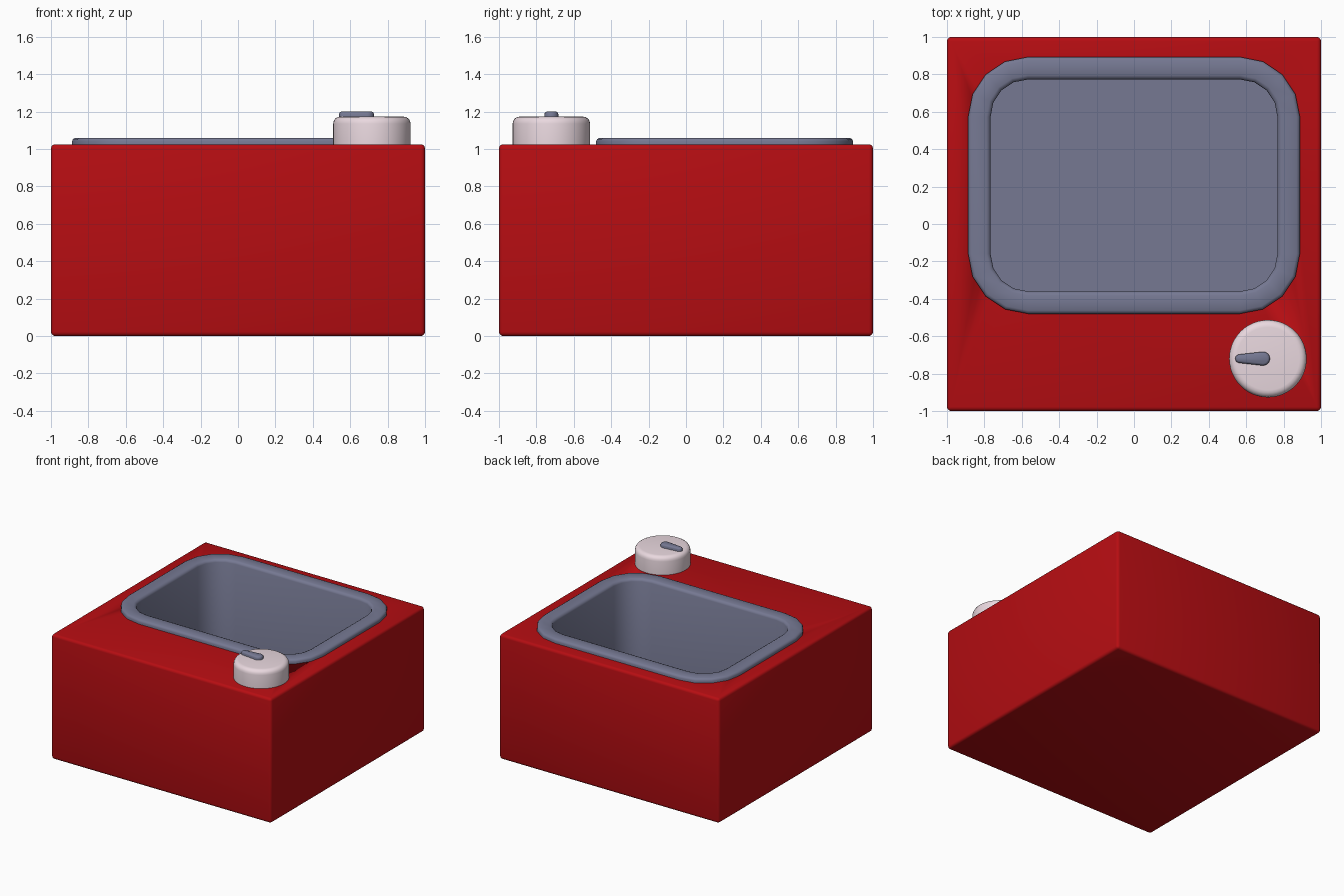
import bpy, bmesh
from math import sin, cos, pi

if "Cube" in bpy.data.objects:
    bpy.data.objects.remove(bpy.data.objects["Cube"])


def material(name, rgb):
    m = bpy.data.materials.new(name)
    m.diffuse_color = (*rgb, 1)
    m.use_nodes = True
    m.node_tree.nodes["Principled BSDF"].inputs["Base Color"].default_value = m.diffuse_color
    return m


RED = material("red_enamel", (0.47, 0.004, 0.006))
STEEL = material("blue_grey_metal", (0.18, 0.19, 0.29))
PALE = material("pale_plastic", (0.82, 0.69, 0.74))


def finish(name, bm, mat, angle=40):
    bmesh.ops.recalc_face_normals(bm, faces=bm.faces)
    me = bpy.data.meshes.new(name)
    bm.to_mesh(me)
    bm.free()
    ob = bpy.data.objects.new(name, me)
    bpy.context.collection.objects.link(ob)
    me.materials.append(mat)
    bpy.ops.object.select_all(action='DESELECT')
    bpy.context.view_layer.objects.active = ob
    ob.select_set(True)
    bpy.ops.object.shade_smooth_by_angle(angle=angle * pi / 180)
    return ob


def basin_ring(bm, r, z):
    # rounded rectangle, four segments per corner
    centres = [(0.567, 0.573), (-0.567, 0.573), (-0.567, -0.16), (0.567, -0.16)]
    return [bm.verts.new((cx + r * cos(a), cy + r * sin(a), z))
            for q, (cx, cy) in enumerate(centres)
            for a in [(q + i / 4) * pi / 2 for i in range(5)]]


def loft(bm, rings, cap_start=False, cap_end=False):
    for a, b in zip(rings, rings[1:]):
        n = len(a)
        for i in range(n):
            bm.faces.new((a[i], a[(i + 1) % n], b[(i + 1) % n], b[i]))
    if cap_start:
        bm.faces.new(rings[0])
    if cap_end:
        bm.faces.new(rings[-1])


# body: softly bevelled block with a well cut into it
bm = bmesh.new()
bmesh.ops.create_cube(bm, size=1)
for v in bm.verts:
    v.co = (v.co.x * 2, v.co.y * 2, (v.co.z + 0.5) * 1.025)
bmesh.ops.bevel(bm, geom=bm.edges[:], offset=0.022, segments=3, profile=0.5, affect='EDGES')
body = finish("body", bm, RED)

bm = bmesh.new()
loft(bm, [basin_ring(bm, 0.26, z) for z in (0.08, 1.3)], True, True)
cutter = finish("well_cutter", bm, RED)
cutter.hide_render = True
mod = body.modifiers.new("well", 'BOOLEAN')
mod.operation, mod.object, mod.solver = 'DIFFERENCE', cutter, 'EXACT'
bpy.context.view_layer.objects.active = body
bpy.ops.object.modifier_apply(modifier="well")
bpy.data.objects.remove(cutter)

# basin: raised rim, straight walls and flat floor
bm = bmesh.new()
profile = [(0.32, 1.015), (0.32, 1.042), (0.315, 1.053), (0.302, 1.06),
           (0.222, 1.06), (0.207, 1.053), (0.2, 1.038), (0.2, 0.12)]
loft(bm, [basin_ring(bm, r, z) for r, z in profile], cap_end=True)
finish("basin", bm, STEEL)

# knob: turned disc with a rounded top edge
KX, KY = 0.716, -0.72
bm = bmesh.new()
rings = []
for r, z in [(0.207, 1.015), (0.207, 1.135), (0.204, 1.15), (0.196, 1.163), (0.182, 1.171), (0.168, 1.173)]:
    rings.append([bm.verts.new((KX + r * cos(i * pi / 24), KY + r * sin(i * pi / 24), z))
                  for i in range(48)])
loft(bm, rings, True, True)
finish("knob", bm, PALE)

# pointer: tapered bar with rounded ends on the knob
bm = bmesh.new()
rings = []
for inset, z in [(0, 1.16), (0, 1.188), (0.004, 1.196), (0.012, 1.2)]:
    ring = []
    for cx, rad, start in [(0.69, 0.037, -pi / 2), (0.564, 0.023, pi / 2)]:
        for i in range(9):
            a = start + pi * i / 8
            ring.append(bm.verts.new((cx + (rad - inset) * cos(a), KY + (rad - inset) * sin(a), z)))
    rings.append(ring)
loft(bm, rings, True, True)
finish("pointer", bm, STEEL)
